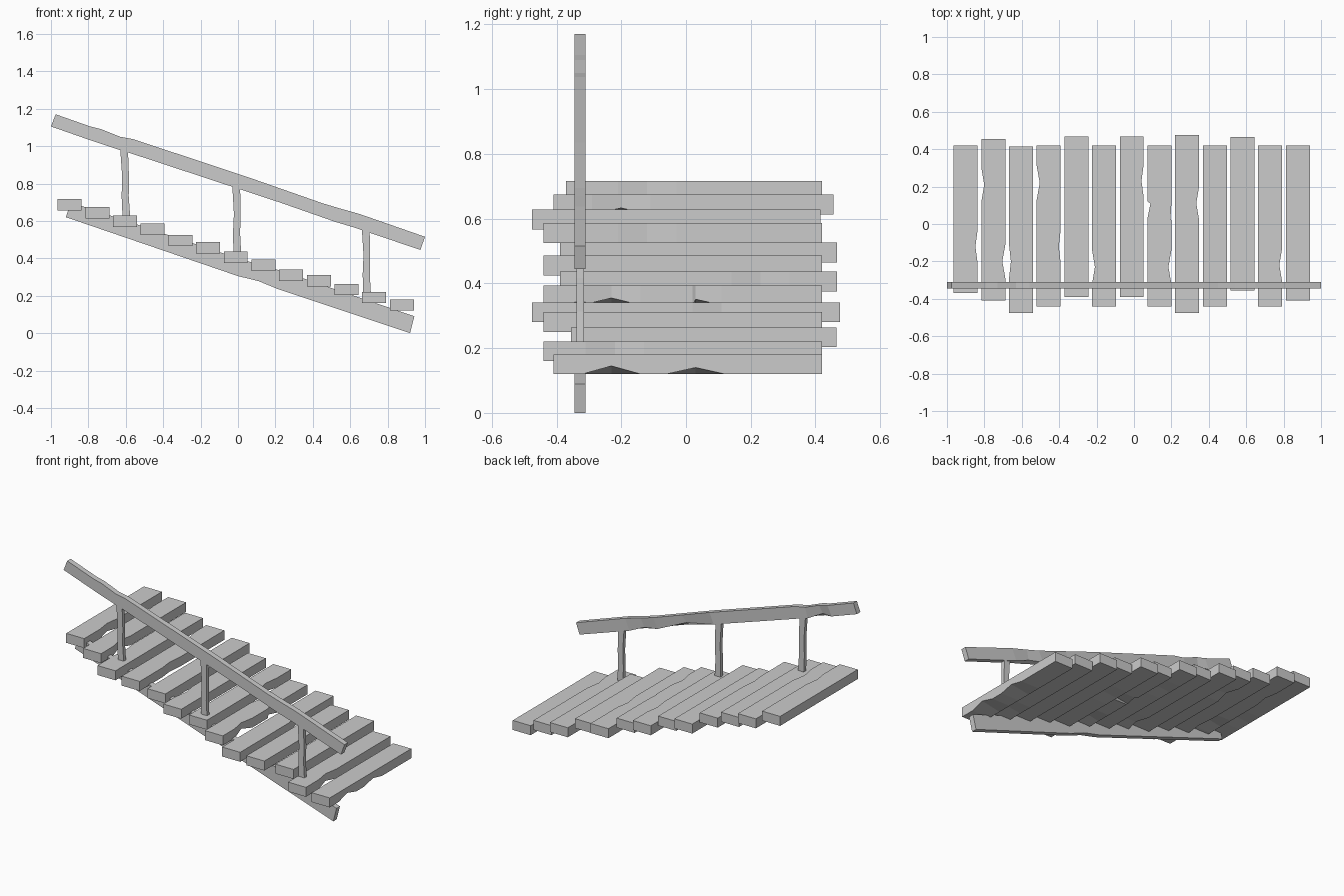
import bpy


def loft(name, rings):
    """Closed beam through a series of four-cornered rings."""
    verts = [p for ring in rings for p in ring]
    n = len(rings)
    faces = [(0, 1, 2, 3), tuple(4 * (n - 1) + k for k in (3, 2, 1, 0))]
    for i in range(n - 1):
        for k in range(4):
            a, b = 4 * i + k, 4 * i + (k + 1) % 4
            faces.append((a, a + 4, b + 4, b))
    mesh = bpy.data.meshes.new(name)
    mesh.from_pydata(verts, [], faces)
    mesh.update()
    obj = bpy.data.objects.new(name, mesh)
    bpy.context.collection.objects.link(obj)
    return obj


def plank(name, x, z, y0, y1, bites):
    """Tread with worn bites: (side, y, inset, lift of the lower edge)."""
    w, h = 0.064, 0.061
    stations = {y0: {}, y1: {}}
    for side, y, inset, lift in bites:
        for edge in (y - 0.09, y + 0.09):
            stations.setdefault(round(edge, 2), {})
        stations[y] = {**stations.get(y, {}), side: (inset, lift)}
    rings = []
    for y in sorted(stations):
        li, ll = stations[y].get(-1, (0, 0))
        ri, rl = stations[y].get(1, (0, 0))
        rings.append([(x - w + li, y, z + ll), (x + w - ri, y, z + rl),
                      (x + w - ri, y, z + h), (x - w + li, y, z + h)])
    return loft(name, rings)


def sloped_beam(name, stations, y0=-0.345, y1=-0.31):
    """Stations: bottom x, bottom z, top x, top z, chip in the back lower edge."""
    rings = []
    for xb, zb, xt, zt, chip in stations:
        rings.append([(xb, y0, zb), (xt, y0, zt), (xt, y1, zt),
                      (xb, y1 - chip * 0.6, zb + chip)])
    return loft(name, rings)


# Treads: bottom height, front end, back end
treads = [(0.655, -0.37, 0.42), (0.613, -0.41, 0.455), (0.567, -0.475, 0.415),
          (0.525, -0.44, 0.42), (0.465, -0.39, 0.467), (0.425, -0.44, 0.42),
          (0.375, -0.39, 0.467), (0.333, -0.44, 0.42), (0.28, -0.475, 0.475),
          (0.25, -0.44, 0.42), (0.203, -0.355, 0.465), (0.16, -0.44, 0.42),
          (0.12, -0.41, 0.42)]
bites = {0: [(1, -0.12, 0.012, 0.01)],
         1: [(-1, 0.21, 0.015, 0), (1, -0.2, 0.016, 0.02)],
         2: [(-1, -0.2, 0.01, 0)],
         3: [(-1, 0.22, 0.016, 0.01), (1, -0.12, 0.01, 0)],
         5: [(-1, -0.23, 0.015, 0.01)],
         6: [(1, 0.23, 0.012, 0.01)],
         7: [(-1, 0.11, 0.016, 0), (1, -0.23, 0.016, 0.022), (1, 0.03, 0.005, 0.018)],
         8: [(1, 0.11, 0.015, 0.01)],
         11: [(1, -0.22, 0.015, 0.015)],
         12: [(1, -0.23, 0, 0.025), (1, 0.03, 0, 0.02)]}
for i, (z, y0, y1) in enumerate(treads):
    plank(f"tread_{i + 1}", -0.9 + i * 0.148, z, y0, y1, bites.get(i, []))

# Single side beam under the treads
sloped_beam("stringer", [(-0.92, 0.62, -0.895, 0.70, 0), (0.0, 0.305, 0.03, 0.39, 0),
                         (0.11, 0.278, 0.14, 0.36, 0), (0.21, 0.237, 0.24, 0.33, 0),
                         (0.92, 0.0, 0.943, 0.09, 0)])

# Handrail with slightly worn edges
sloped_beam("handrail", [(-1.0, 1.105, -0.975, 1.17, 0),
                         (-0.82, 1.042, -0.79, 1.105, 0),
                         (-0.75, 1.018, -0.73, 1.09, 0.02),
                         (-0.65, 0.985, -0.63, 1.05, 0),
                         (-0.59, 0.967, -0.56, 1.037, 0),
                         (0.02, 0.766, 0.05, 0.835, 0),
                         (0.22, 0.70, 0.25, 0.765, 0.02),
                         (0.42, 0.63, 0.45, 0.695, 0),
                         (0.52, 0.595, 0.54, 0.668, 0.015),
                         (0.62, 0.565, 0.65, 0.637, 0),
                         (0.975, 0.445, 1.0, 0.515, 0)])

# Slightly crooked posts: bottom x, bottom z, top x, top z
posts = [(-0.595, 0.59, -0.61, 1.0), (-0.002, 0.39, -0.01, 0.80),
         (0.692, 0.17, 0.682, 0.58)]
for i, (xb, zb, xt, zt) in enumerate(posts):
    rings = []
    for t, kink, r in ((0, 0, 0.021), (0.35, -0.003, 0.019), (0.6, 0.003, 0.018), (1, 0, 0.021)):
        x, z = xb + (xt - xb) * t + kink, zb + (zt - zb) * t
        rings.append([(x - r, -0.339, z), (x - r, -0.315, z),
                      (x + r, -0.315, z), (x + r, -0.339, z)])
    loft(f"post_{i + 1}", rings)

# Consistent outward normals
import bmesh
for obj in bpy.context.collection.objects:
    bm = bmesh.new()
    bm.from_mesh(obj.data)
    bmesh.ops.recalc_face_normals(bm, faces=bm.faces)
    bm.to_mesh(obj.data)
    bm.free()
